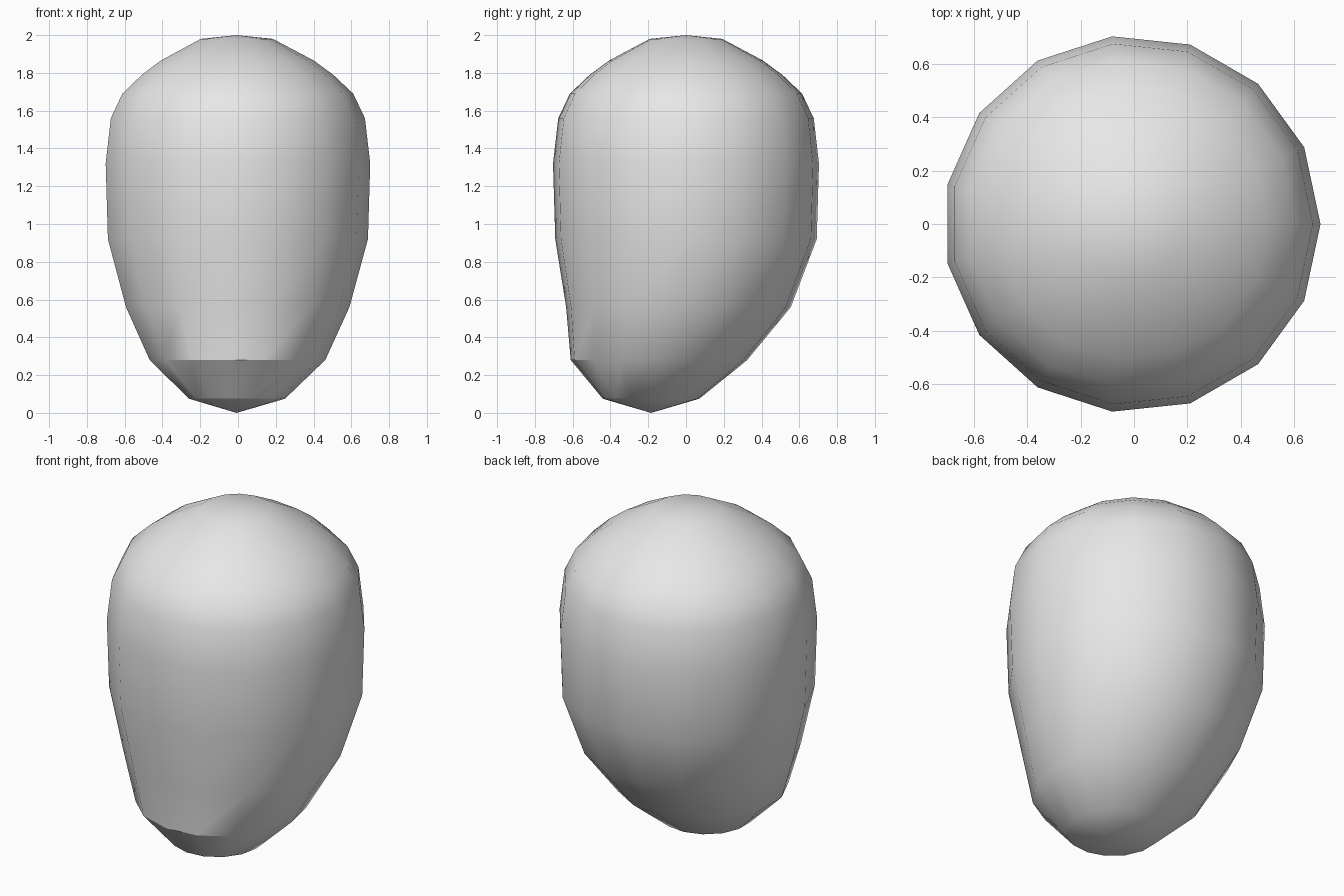
import bpy, bmesh, math

default = bpy.data.objects.get("Cube")
if default:
    bpy.data.objects.remove(default, do_unlink=True)

SIDES = 15
X_CENTRE = -0.008

# Ring profile from chin to crown: height, radius, forward shift
RINGS = [
    (0.075, 0.257, -0.185),
    (0.28, 0.470, -0.143),
    (0.56, 0.598, -0.040),
    (0.92, 0.696, 0.0),
    (1.32, 0.708, 0.0),
    (1.56, 0.680, 0.0),
    (1.69, 0.618, 0.0),
    (1.79, 0.512, 0.0),
    (1.865, 0.410, 0.0),
    (1.98, 0.193, 0.0),
]

# One plain grey
grey = bpy.data.materials.new("light_grey")
grey.use_nodes = True
colour = (0.8, 0.8, 0.8, 1.0)
grey.diffuse_color = colour
grey.node_tree.nodes["Principled BSDF"].inputs["Base Color"].default_value = colour

# Head: stacked rings bridged together and closed by two points
bm = bmesh.new()
rings = []
for z, r, y in RINGS:
    angles = [math.tau * i / SIDES for i in range(SIDES)]
    rings.append([bm.verts.new((X_CENTRE + r * math.cos(a), y + r * math.sin(a), z))
                  for a in angles])
chin = bm.verts.new((X_CENTRE, RINGS[0][2], 0.0))
crown = bm.verts.new((X_CENTRE, 0.0, 2.0))
for i in range(SIDES):
    j = (i + 1) % SIDES
    for low, high in zip(rings, rings[1:]):
        bm.faces.new((low[i], low[j], high[j], high[i]))
    bm.faces.new((rings[0][j], rings[0][i], chin))
    bm.faces.new((rings[-1][i], rings[-1][j], crown))
bmesh.ops.recalc_face_normals(bm, faces=bm.faces)

mesh = bpy.data.meshes.new("head")
bm.to_mesh(mesh)
bm.free()
mesh.materials.append(grey)
head = bpy.data.objects.new("head", mesh)
bpy.context.collection.objects.link(head)

# Smooth shading with a crisp chin edge
bpy.ops.object.select_all(action='DESELECT')
head.select_set(True)
bpy.context.view_layer.objects.active = head
bpy.ops.object.shade_smooth_by_angle(angle=math.radians(30))
